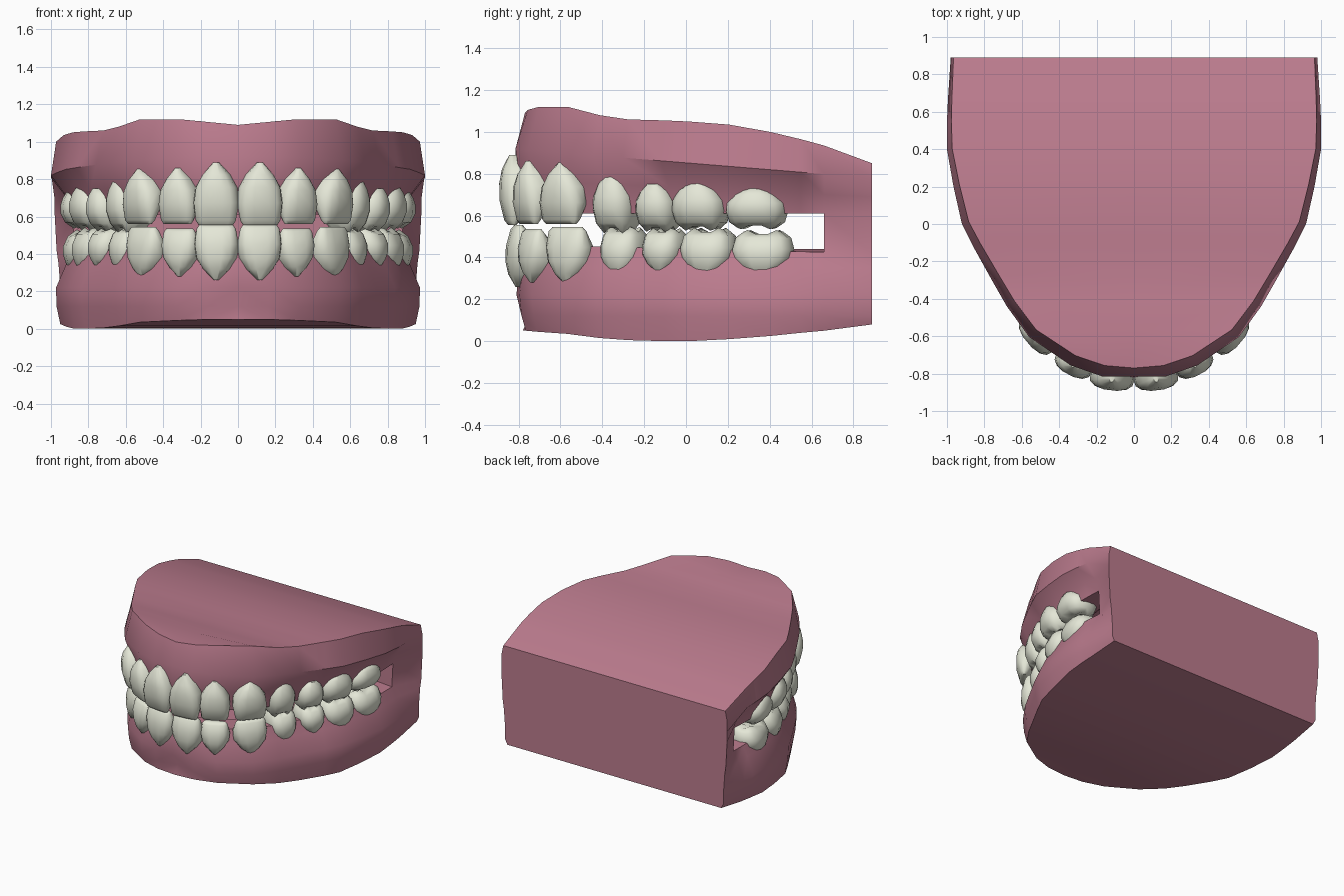
import bpy, bmesh, math
from mathutils import Vector

if "Cube" in bpy.data.objects:
    bpy.data.objects.remove(bpy.data.objects["Cube"])


def material(name, color):
    m = bpy.data.materials.new(name)
    m.diffuse_color = (*color, 1)
    m.use_nodes = True
    m.node_tree.nodes["Principled BSDF"].inputs["Base Color"].default_value = m.diffuse_color
    return m


def finish(name, bm, mat, angle, weld):
    """Mirror the half mesh across x and make a smooth shaded object."""
    dup = bmesh.ops.duplicate(bm, geom=bm.verts[:] + bm.edges[:] + bm.faces[:])
    for g in dup["geom"]:
        if isinstance(g, bmesh.types.BMVert):
            g.co.x *= -1
    if weld:
        bmesh.ops.remove_doubles(bm, verts=bm.verts[:], dist=0.0005)
    bmesh.ops.recalc_face_normals(bm, faces=bm.faces[:])
    me = bpy.data.meshes.new(name)
    bm.to_mesh(me)
    bm.free()
    ob = bpy.data.objects.new(name, me)
    bpy.context.collection.objects.link(ob)
    me.materials.append(mat)
    bpy.ops.object.select_all(action='DESELECT')
    ob.select_set(True)
    bpy.context.view_layer.objects.active = ob
    bpy.ops.object.shade_smooth_by_angle(angle=math.radians(angle))
    return ob


gum_mat = material("gum_pink", (0.50, 0.20, 0.27))
tooth_mat = material("tooth_ivory", (0.78, 0.80, 0.68))

# Gums: half arch stations (x, y, top z, bottom z), front to back
stations = [(0, -.83, 1.09, .05), (.17, -.815, 1.105, .05), (.34, -.755, 1.12, .045),
            (.56, -.605, 1.12, .035), (.68, -.44, 1.08, .015), (.76, -.3, 1.06, .005),
            (.86, -.12, 1.055, 0), (.92, 0, 1.05, 0), (.965, .2, 1.035, .01),
            (1.0, .4, 1.0, .025), (1.0, .55, .965, .04), (.995, .66, .935, .05),
            (.98, .89, .85, .08)]
MOUTH_END = len(stations) - 2


def gum_profile(i):
    x, y, top, bottom = stations[i]
    last = len(stations) - 1
    a = Vector(stations[max(i - 1, 0)][:2])
    b = Vector(stations[min(i + 1, last)][:2])
    n = Vector((b.y - a.y, a.x - b.x)).normalized()
    if i == 0:
        n = Vector((0, -1))
    if i >= MOUTH_END:
        n = Vector((1, 0))
    f = (y + .83) / 1.72
    g = 0.0 if i == last else min(.01 + .012 * i, .08)
    lip = 0.0 if i == last else .03
    mid = .05 if i == 0 else 0

    def p(d, z):
        return Vector((max(x - n.x * d, 0), y - n.y * d, z))

    def centre(q, z):
        return Vector((0, q.y, z))
    rim = p(.06 - .045 * f, top)
    roof = p(g + .31, .78 - .1 * f)
    floor = p(g + .31, .33)
    base = p(.05, bottom)
    return [centre(rim, min(top, 1.09)), rim, p(mid * .3, .92 - .14 * f),
            p(g, .77 - .08 * f), p(g + lip, .61), p(g + .22, .62), roof,
            centre(roof, .84 - .08 * f),
            centre(floor, .30), floor, p(g + .24, .44), p(g + .01 + lip, .46 - .04 * f),
            p(g * .8 + .02, .35), p(.02 + .01 * f, .22), p(.03 + mid, .12),
            base, centre(base, bottom)]


bm = bmesh.new()
rows = [[bm.verts.new(c) for c in gum_profile(i)] for i in range(len(stations))]
for i in range(len(rows) - 1):
    A, B = rows[i], rows[i + 1]
    if i < MOUTH_END:
        pairs = [(j, j + 1) for j in range(16) if j != 7]
    else:                                   # solid cheek behind the mouth
        pairs = [(j, j + 1) for j in range(4)] + [(4, 11)] + [(j, j + 1) for j in range(11, 16)]
    for j, k in pairs:
        bm.faces.new((A[j], B[j], B[k], A[k]))
# Throat wall and flat back
M = rows[MOUTH_END]
for j in (4, 5, 6):
    bm.faces.new((M[j], M[j + 1], M[14 - j], M[15 - j]))
E = rows[-1]
bm.faces.new([E[j] for j in (0, 1, 2, 3, 4, 11, 12, 13, 14, 15, 16)])
bmesh.ops.dissolve_degenerate(bm, dist=.0001, edges=bm.edges[:])
# Unused roof and floor points behind the throat
bmesh.ops.delete(bm, geom=[v for v in bm.verts if not v.link_faces], context='VERTS')
finish("gums", bm, gum_mat, 42, True)

# Tooth sections from biting edge to root: (t, width, front, back)
incisor = [(0, .76, -.045, -.075), (.07, .88, -.025, -.095), (.35, 1.0, -.002, -.15),
           (.6, .92, 0, -.18), (.8, .62, -.012, -.18), (1, .12, -.045, -.14)]
molar = [(0, .66, -.07, -.19), (.13, .90, -.025, -.23), (.4, 1.0, 0, -.25),
         (.62, .97, 0, -.25), (.84, .74, -.012, -.23), (1, .38, -.03, -.20)]


def tooth(bm, x, y, turn, width, z_bite, z_root, kind):
    """Loft one tooth; x, y is the middle of its outer face."""
    a = math.radians(turn)
    out = Vector((math.sin(a), -math.cos(a), 0))
    side = Vector((math.cos(a), math.sin(a), 0))
    sides, rings = 14, []
    for t, w, front, back in kind:
        ring = []
        for k in range(sides):
            q = 2 * math.pi * k / sides
            c, s = math.cos(q), math.sin(q)
            u = math.copysign(abs(c) ** .75, c) * width * w / 2
            v = (front + back) / 2 + math.copysign(abs(s) ** .75, s) * (front - back) / 2
            z = z_bite + (z_root - z_bite) * t
            if kind is molar and t < .1:      # low cusps
                z += (z_root - z_bite) * .06 * math.cos(4 * q)
            ring.append(bm.verts.new(Vector((x, y, z)) + side * u + out * v))
        rings.append(ring)
    for r, s in zip(rings, rings[1:]):
        for k in range(sides):
            m = (k + 1) % sides
            bm.faces.new((r[k], r[m], s[m], s[k]))
    bm.faces.new(rings[-1])
    # Biting face, hollowed on molars
    mid = sum((v.co for v in rings[0]), Vector()) / sides
    if kind is molar:
        mid.z += (z_root - z_bite) * .12
    hub = bm.verts.new(mid)
    for k in range(sides):
        bm.faces.new((rings[0][k], hub, rings[0][(k + 1) % sides]))


# Rows: x, y, turn, width, bite z, root z
upper = [(.126, -.89, 7, .245, .555, .89), (.352, -.805, 28, .22, .56, .86),
         (.57, -.635, 50, .25, .56, .855), (.69, -.385, 62, .215, .53, .79),
         (.80, -.18, 64, .21, .535, .75), (.89, .03, 70, .27, .54, .755),
         (.945, .32, 81, .30, .545, .73)]
lower = [(.124, -.86, 7, .24, .555, .26), (.338, -.785, 26, .21, .535, .28),
         (.55, -.605, 50, .25, .545, .27), (.675, -.35, 62, .215, .535, .32),
         (.79, -.15, 64, .205, .53, .34), (.875, .07, 70, .27, .53, .32),
         (.93, .35, 81, .30, .52, .32)]
for name, row in (("upper_teeth", upper), ("lower_teeth", lower)):
    bm = bmesh.new()
    for i, spec in enumerate(row):
        tooth(bm, *spec, incisor if i < 3 else molar)
    finish(name, bm, tooth_mat, 50, False)
